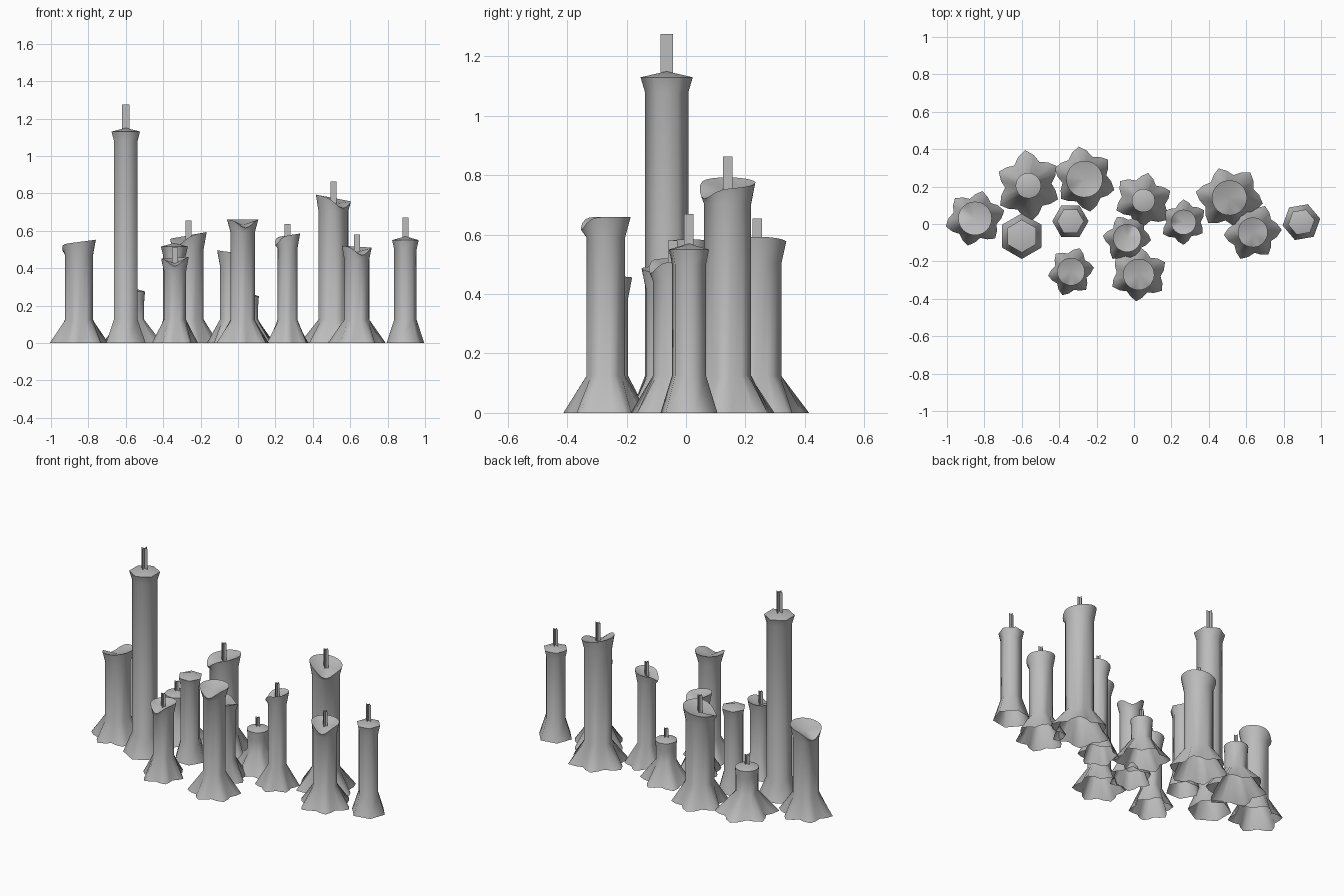
import bpy
import bmesh
from math import cos, sin, tau, radians, exp, remainder

if "Cube" in bpy.data.objects:
    bpy.data.objects.remove(bpy.data.objects["Cube"])

wax = bpy.data.materials.new("grey_wax")
wax.use_nodes = True
GREY = (0.5, 0.5, 0.5, 1)
wax.diffuse_color = GREY
wax.node_tree.nodes["Principled BSDF"].inputs["Base Color"].default_value = GREY


def finish(bm, name, smooth):
    mesh = bpy.data.meshes.new(name)
    bm.to_mesh(mesh)
    bm.free()
    mesh.materials.append(wax)
    obj = bpy.data.objects.new(name, mesh)
    bpy.context.collection.objects.link(obj)
    if smooth:
        bpy.ops.object.select_all(action="DESELECT")
        obj.select_set(True)
        bpy.context.view_layer.objects.active = obj
        bpy.ops.object.shade_smooth_by_angle(angle=radians(64))
    return obj


def loft(name, rings, centre):
    """Skin a stack of rings, open at the foot, with a fan to the centre on top."""
    bm = bmesh.new()
    loops = [[bm.verts.new(p) for p in ring] for ring in rings]
    n = len(loops[0])
    for low, high in zip(loops, loops[1:]):
        for i in range(n):
            j = (i + 1) % n
            bm.faces.new((low[i], low[j], high[j], high[i]))
    tip = bm.verts.new(centre)
    for i in range(n):
        bm.faces.new((loops[-1][i], loops[-1][(i + 1) % n], tip))
    return finish(bm, name, True)


def wick(name, x, y, z0, z1, half):
    """Two crossed upright cards."""
    bm = bmesh.new()
    for dx, dy in ((half, 0), (0, half)):
        bm.faces.new([bm.verts.new(p) for p in (
            (x - dx, y - dy, z0), (x + dx, y + dy, z0),
            (x + dx, y + dy, z1), (x - dx, y - dy, z1))])
    finish(bm, name, False)


def candle(name, x, y, body, rim, base, top, flame=0, turn=0, sides=6,
           wave=0, tilt=0, low_side=0, notch=0, dip=-0.02, half=0.016):
    angles = [radians(turn) + tau * i / sides for i in range(sides)]

    def ring(radius, height):
        return [(x + radius(a) * cos(a), y + radius(a) * sin(a), height(a))
                for a in angles]

    # dripped skirt outline and slanted, notched rim
    def skirt(a):
        lobes = cos(6 * (a - radians(turn))) + 0.35 * cos(2 * a + turn)
        return base * (1 - wave + wave * lobes)

    def lip(a):
        off = remainder(a - radians(low_side), tau)
        return top - tilt * cos(a) - notch * exp(-(off / 0.6) ** 2)

    neck = top - (0.07 if notch else 0.05)
    rings = [ring(skirt, lambda a: 0),
             ring(lambda a: body, lambda a: 0.125),
             ring(lambda a: body, lambda a: neck),
             ring(lambda a: rim, lip)]
    loft(name, rings, (x, y, top - dip if not notch else top - 0.03))
    if flame:
        wick(name + "_wick", x, y, top - 0.03 if notch else top + 0.015, flame, half)


# plain six-sided candles
candle("tall_candle", -0.60, -0.065, 0.073, 0.088, 0.122, 1.13, 1.275, turn=30, half=0.021)
candle("plain_candle", -0.34, 0.015, 0.06, 0.072, 0.097, 0.515)
candle("left_end_candle", 0.895, 0.01, 0.061, 0.072, 0.102, 0.55, 0.67, turn=10)

# short stubs with wide skirts
SHORT = dict(sides=24, wave=0.14)
candle("right_stub", -0.565, 0.205, 0.064, 0.068, 0.183, 0.275, 0.35, turn=35, **SHORT)
candle("middle_stub", 0.05, 0.125, 0.058, 0.062, 0.155, 0.25, 0.32, turn=20, **SHORT)

# dripped candles with slanted, notched rims
DRIP = dict(sides=24, wave=0.13, notch=0.045)
candle("right_end_candle", -0.85, 0.03, 0.075, 0.09, 0.155, 0.54, turn=75,
       tilt=-0.012, low_side=150, **DRIP)
candle("back_candle", -0.265, 0.24, 0.082, 0.098, 0.17, 0.575, 0.655, turn=40,
       tilt=-0.018, low_side=230, **DRIP)
candle("front_right_candle", -0.337, -0.255, 0.06, 0.074, 0.128, 0.455, 0.51, turn=10,
       tilt=-0.005, low_side=270, **DRIP)
candle("inner_candle", -0.037, -0.075, 0.06, 0.075, 0.13, 0.485, turn=55,
       tilt=0.01, low_side=60, **DRIP)
candle("front_candle", 0.025, -0.27, 0.065, 0.084, 0.15, 0.66, turn=25,
       tilt=0.0, low_side=280, **DRIP)
candle("slim_candle", 0.265, 0.01, 0.053, 0.067, 0.122, 0.575, 0.635, turn=30,
       tilt=-0.01, low_side=200, **DRIP)
candle("large_candle", 0.51, 0.14, 0.08, 0.094, 0.175, 0.775, 0.863, turn=50,
       tilt=0.018, low_side=300, **DRIP)
candle("front_left_candle", 0.635, -0.045, 0.067, 0.08, 0.152, 0.515, 0.58, turn=5,
       tilt=0.005, low_side=290, **DRIP)
